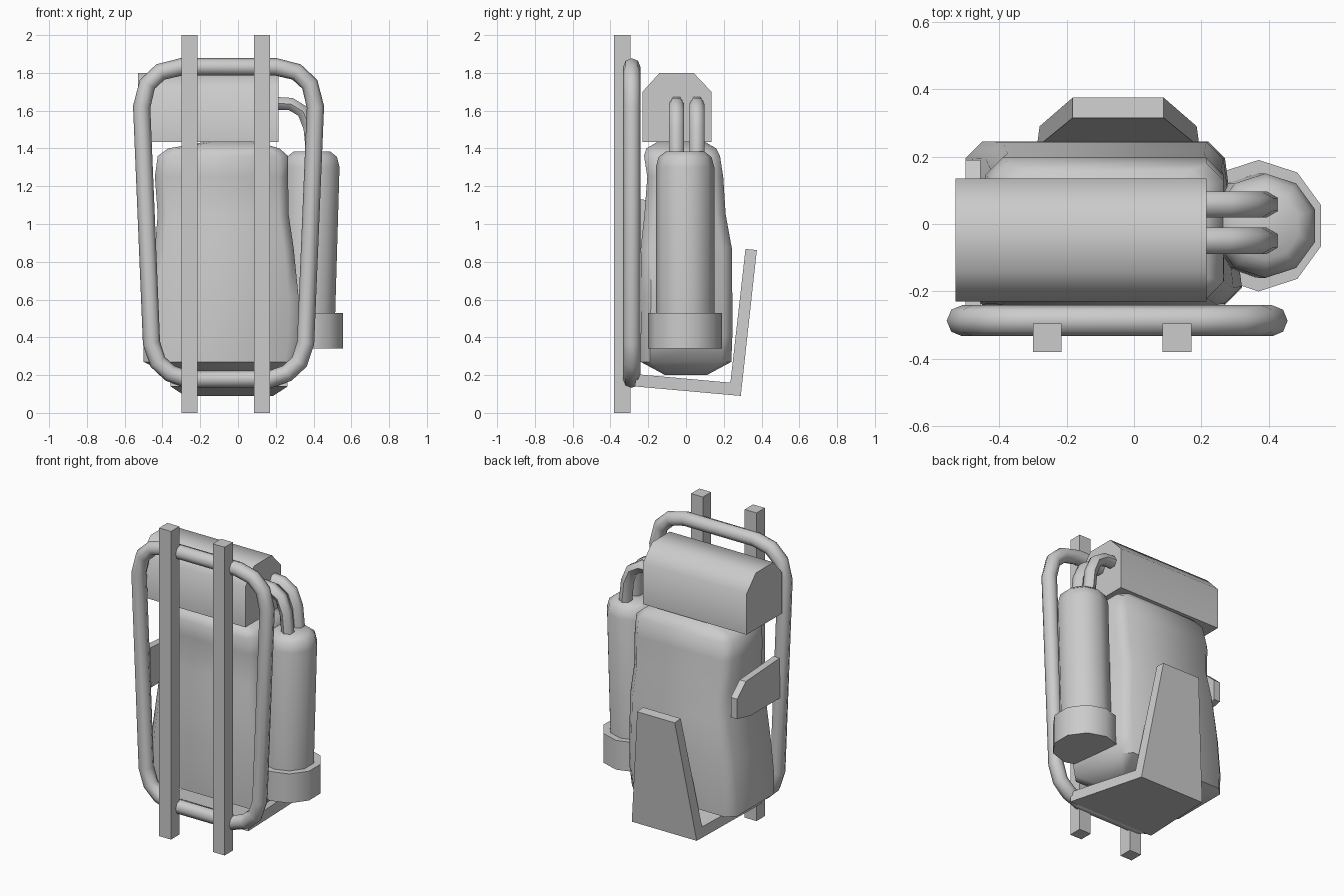
import bpy, bmesh, math
from mathutils import Vector

if "Cube" in bpy.data.objects:
    bpy.data.objects.remove(bpy.data.objects["Cube"])


def finish(obj, angle=40):
    bpy.ops.object.select_all(action='DESELECT')
    obj.select_set(True)
    bpy.context.view_layer.objects.active = obj
    bpy.ops.object.shade_smooth_by_angle(angle=math.radians(angle))
    return obj


def loft(name, rings, angle=40):
    """Skin a stack of equal-length point rings and cap both ends."""
    bm = bmesh.new()
    rows = [[bm.verts.new(p) for p in ring] for ring in rings]
    n = len(rows[0])
    for a, b in zip(rows, rows[1:]):
        for i in range(n):
            bm.faces.new((a[i], a[(i + 1) % n], b[(i + 1) % n], b[i]))
    bm.faces.new(rows[0])
    bm.faces.new(rows[-1])
    bmesh.ops.recalc_face_normals(bm, faces=bm.faces)
    mesh = bpy.data.meshes.new(name)
    bm.to_mesh(mesh)
    bm.free()
    obj = bpy.data.objects.new(name, mesh)
    bpy.context.collection.objects.link(obj)
    return finish(obj, angle)


def tube(name, points, radius, res, closed=False):
    curve = bpy.data.curves.new(name, 'CURVE')
    curve.dimensions = '3D'
    curve.bevel_depth = radius
    curve.bevel_resolution = res
    curve.use_fill_caps = True
    spline = curve.splines.new('POLY')
    spline.points.add(len(points) - 1)
    for sp, p in zip(spline.points, points):
        sp.co = (*p, 1)
    spline.use_cyclic_u = closed
    tmp = bpy.data.objects.new(name + "_path", curve)
    bpy.context.collection.objects.link(tmp)
    bpy.context.view_layer.update()
    mesh = bpy.data.meshes.new_from_object(
        tmp.evaluated_get(bpy.context.evaluated_depsgraph_get()))
    bpy.data.objects.remove(tmp)
    obj = bpy.data.objects.new(name, mesh)
    bpy.context.collection.objects.link(obj)
    return finish(obj, 60)


def chamfered(x0, x1, y0, y1, z, c, skew=0.0):
    """Eight-sided box section; skew pulls in the right rear corner."""
    pts = [(x0 + c, y0), (x1 - c, y0), (x1, y0 + c), (x1 - skew, y1 - c),
           (x1 - skew - c, y1), (x0 + c, y1), (x0, y1 - c), (x0, y0 + c)]
    return [(x, y, z) for x, y in pts]


def disc(cx, z, r, n=10):
    return [(cx + r * math.cos(2 * math.pi * (i + .5) / n),
             r * math.sin(2 * math.pi * (i + .5) / n) - 0.005, z) for i in range(n)]


# Upright square bars
for side, x in (("left", -0.2575), ("right", 0.1275)):
    loft(side + "_bar", [[(x + sx * .0425, -0.3375 + sy * .0425, z)
                          for sx, sy in ((-1, -1), (1, -1), (1, 1), (-1, 1))]
                         for z in (0, 2)], 30)

# Tapered tubular frame, mirrored about its own centre line
half = [(0.25, 1.832), (0.36, 1.805), (0.43, 1.74), (0.46, 1.62),
        (0.408, 0.37), (0.375, 0.27), (0.31, 0.21), (0.22, 0.178)]
path = [(-0.05 + x, -0.287, z) for x, z in half]
path += [(-0.05 - x, -0.287, z) for x, z in reversed(half)]
tube("carry_frame", path, 0.046, 2, True)

# Soft main bag with a pinched waist
sections = [(0.20, -0.36, 0.17, -0.11, 0.11, 0.03, 0.02),
            (0.27, -0.50, 0.295, -0.24, 0.24, 0.05, 0.04),
            (0.40, -0.50, 0.32, -0.24, 0.245, 0.05, 0.05),
            (0.62, -0.48, 0.32, -0.235, 0.245, 0.05, 0.05),
            (0.87, -0.44, 0.295, -0.24, 0.243, 0.05, 0.03),
            (1.05, -0.425, 0.268, -0.22, 0.21, 0.05, 0.01),
            (1.25, -0.44, 0.265, -0.205, 0.197, 0.05, 0),
            (1.36, -0.425, 0.265, -0.222, 0.18, 0.05, 0),
            (1.40, -0.37, 0.22, -0.21, 0.16, 0.05, 0),
            (1.435, -0.17, 0.1, -0.15, 0.10, 0.04, 0)]
loft("main_bag", [chamfered(x0, x1, y0, y1, z, c, s)
                  for z, x0, x1, y0, y1, c, s in sections], 50)

# Bedroll with a flat underside
roll = [(-0.23, 1.435), (0.135, 1.435), (0.135, 1.70), (0.04, 1.80),
        (-0.14, 1.80), (-0.23, 1.70)]
loft("bedroll", [[(x, y, z) for y, z in roll] for x in (-0.53, 0.215)], 60)

# Side strap plate
strap = [(-0.25, 0.87), (-0.25, 1.13), (0.10, 1.11), (0.19, 1.03),
         (0.19, 0.90), (0.05, 0.87)]
loft("side_strap", [[(x, y, z) for y, z in strap] for x in (-0.50, -0.455)], 30)

# Bottle leaning slightly, and its holder cup
loft("bottle", [disc(0.365, 0.45, 0.155), disc(0.39, 1.30, 0.155),
                disc(0.391, 1.355, 0.14), disc(0.392, 1.385, 0.10)], 50)
loft("bottle_cup", [disc(0.37, 0.34, 0.195), disc(0.37, 0.53, 0.195)], 50)

# Twin hoses from bedroll to bottle
for i, y in enumerate((-0.05, 0.058)):
    tube("hose_%d" % (i + 1), [(0.18, y, 1.64), (0.28, y, 1.635), (0.345, y, 1.595),
                               (0.38, y, 1.51), (0.395, y, 1.36)], 0.039, 1)

# Bent support tray: floor under the bag, then a tapering back plate
tray = [((-0.27, 0.14), (-0.265, 0.205), 0.31),
        ((0.29, 0.09), (0.235, 0.16), 0.233),
        ((0.375, 0.862), (0.315, 0.868), 0.135)]
loft("support_tray", [[(-0.047 - w, *lo), (-0.047 + w, *lo),
                       (-0.047 + w, *hi), (-0.047 - w, *hi)]
                      for lo, hi, w in tray], 30)
